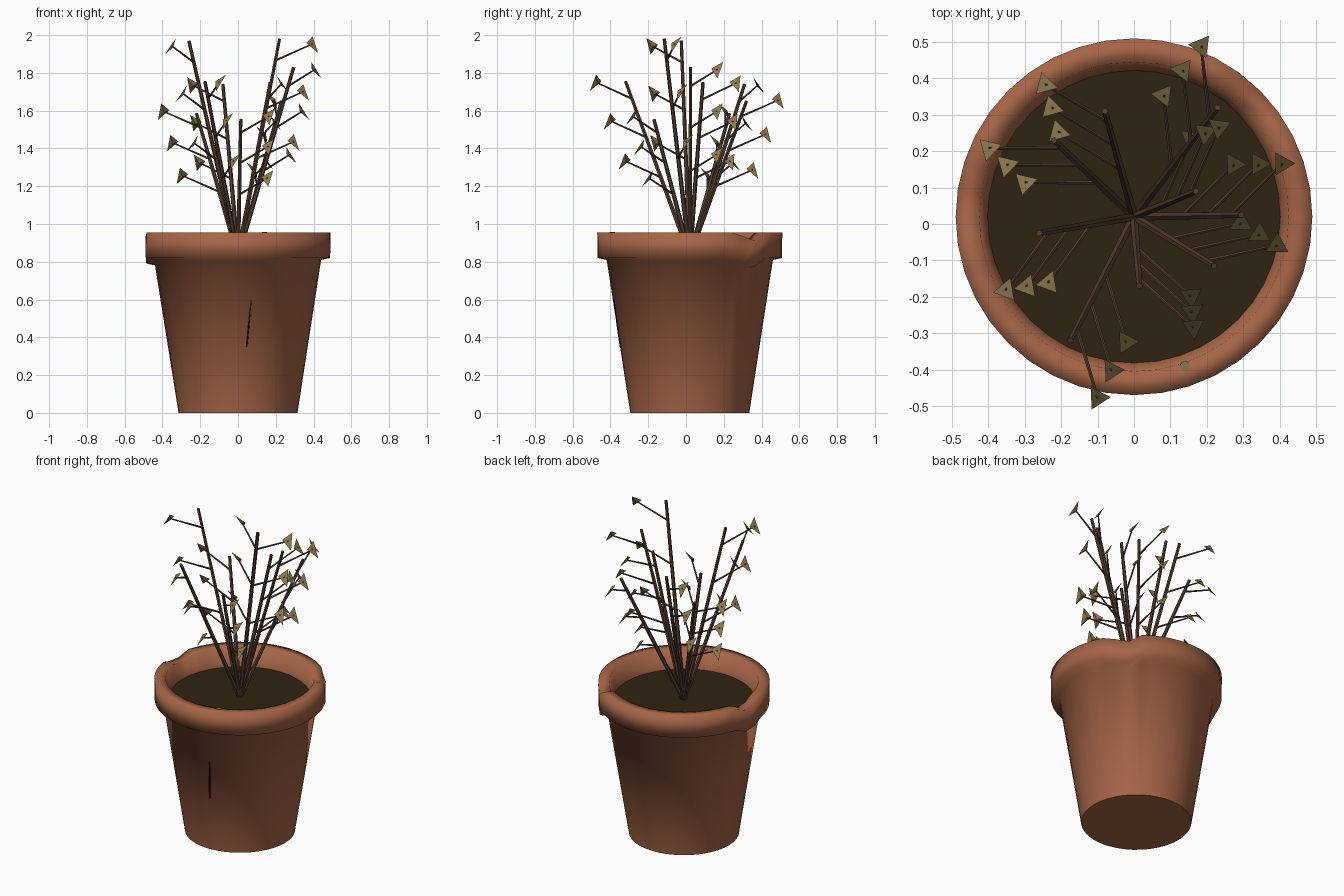
import bpy, bmesh, math
from mathutils import Vector

if "Cube" in bpy.data.objects:
    bpy.data.objects.remove(bpy.data.objects["Cube"])

CENTRE = Vector((0, 0.02, 0))
SOIL_Z = 0.84
SEGMENTS = 40


def material(name, rgb):
    m = bpy.data.materials.new(name)
    m.diffuse_color = (*rgb, 1)
    m.use_nodes = True
    m.node_tree.nodes["Principled BSDF"].inputs["Base Color"].default_value = m.diffuse_color
    return m


TERRACOTTA = material("terracotta", (0.38, 0.13, 0.062))
SOIL = material("dark soil", (0.030, 0.017, 0.006))
STEM = material("dry stem brown", (0.095, 0.048, 0.028))
LEAF = material("withered leaf", (0.26, 0.19, 0.075))
CRACK = material("crack black", (0.008, 0.005, 0.004))


def finish(name, bm, mat):
    bmesh.ops.recalc_face_normals(bm, faces=bm.faces)
    me = bpy.data.meshes.new(name)
    bm.to_mesh(me)
    bm.free()
    me.materials.append(mat)
    ob = bpy.data.objects.new(name, me)
    bpy.context.collection.objects.link(ob)
    return ob


def rod(bm, a, b, r1, r2, sides):
    """Tapered rod between two points."""
    d = b - a
    m = d.to_track_quat('Z', 'Y').to_matrix().to_4x4()
    m.translation = (a + b) / 2
    bmesh.ops.create_cone(bm, cap_ends=True, segments=sides, radius1=r1,
                          radius2=r2, depth=d.length, matrix=m)


# Pot: lathe profile, sagging and chipped at two places on the rim
profile = [(0.315, 0), (0.44, 0.81), (0.488, 0.82), (0.49, 0.955),
           (0.425, 0.955), (0.40, SOIL_Z - 0.01)]
CHIPS = [(math.radians(42), 0.055), (math.radians(175), 0.045)]
bm = bmesh.new()
rings = []
for k, (r, z) in enumerate(profile):
    ring = []
    for i in range(SEGMENTS):
        a = math.tau * i / SEGMENTS
        dz = sum(d * math.exp(-((a - c) / 0.11) ** 2) for c, d in CHIPS)
        if k in (0, 5):
            dz = 0
        ring.append(bm.verts.new(CENTRE + Vector((r * math.cos(a), r * math.sin(a), z - dz))))
    rings.append(ring)
for lo, hi in zip(rings, rings[1:]):
    for i in range(SEGMENTS):
        j = (i + 1) % SEGMENTS
        bm.faces.new((lo[i], lo[j], hi[j], hi[i])).smooth = True
bm.faces.new(rings[0][::-1])
finish("pot", bm, TERRACOTTA)

# Soil disc
bm = bmesh.new()
soil = [bm.verts.new(CENTRE + Vector((0.403 * math.cos(math.tau * i / SEGMENTS),
                                      0.403 * math.sin(math.tau * i / SEGMENTS), SOIL_Z)))
        for i in range(SEGMENTS)]
bm.faces.new(soil)
finish("soil", bm, SOIL)

# Hairline crack on the front wall
bm = bmesh.new()


def wall(x, z):
    r = 0.315 + 0.125 * z / 0.81
    return Vector((x, 0.02 - math.sqrt(r * r - x * x), z))


rod(bm, wall(0.046, 0.35), wall(0.058, 0.48), 0.006, 0.006, 4)
rod(bm, wall(0.058, 0.48), wall(0.070, 0.60), 0.006, 0.003, 4)
finish("wall_crack", bm, CRACK)

# Stems: tips fanning out; each has three twigs turned 44 degrees, with a drooping leaf
tips = [(-0.08, 0.31, 1.74), (0.23, 0.32, 1.65), (0.17, 0.09, 1.75),
        (0.295, 0.025, 1.83), (0.22, -0.115, 1.98), (0.015, -0.17, 1.555),
        (-0.175, -0.32, 1.755), (-0.26, -0.025, 1.97), (-0.22, 0.23, 1.585)]
stems, twigs, leaves = bmesh.new(), bmesh.new(), bmesh.new()
root = CENTRE + Vector((0, 0, SOIL_Z - 0.01))
for tip in map(Vector, tips):
    rod(stems, root, tip, 0.013, 0.009, 6)
    ang = math.atan2(tip.y - root.y, tip.x - root.x)
    out = ang + math.radians(44)
    for t in (0.45, 0.68, 0.90):
        base = root.lerp(tip, t)
        end = base + Vector((0.20 * math.cos(out), 0.20 * math.sin(out), 0.088))
        rod(twigs, base, end, 0.006, 0.004, 5)
        corners = []
        for turn, dz in ((0, -0.047), (120, 0.04), (240, 0.005)):
            a = ang + math.radians(turn)
            corners.append(leaves.verts.new(
                end + Vector((0.036 * math.cos(a), 0.036 * math.sin(a), dz))))
        back = leaves.verts.new(end + Vector((-0.009 * math.cos(ang), -0.009 * math.sin(ang), -0.008)))
        leaves.faces.new(corners)
        for i in range(3):
            leaves.faces.new((corners[i], back, corners[(i + 1) % 3]))
finish("stems", stems, STEM)
finish("twigs", twigs, STEM)
finish("leaves", leaves, LEAF)

# Small dry fleck on the rim
bm = bmesh.new()
rod(bm, Vector((0.14, -0.39, 0.952)), Vector((0.14, -0.39, 0.958)), 0.014, 0.014, 8)
finish("rim_fleck", bm, LEAF)
